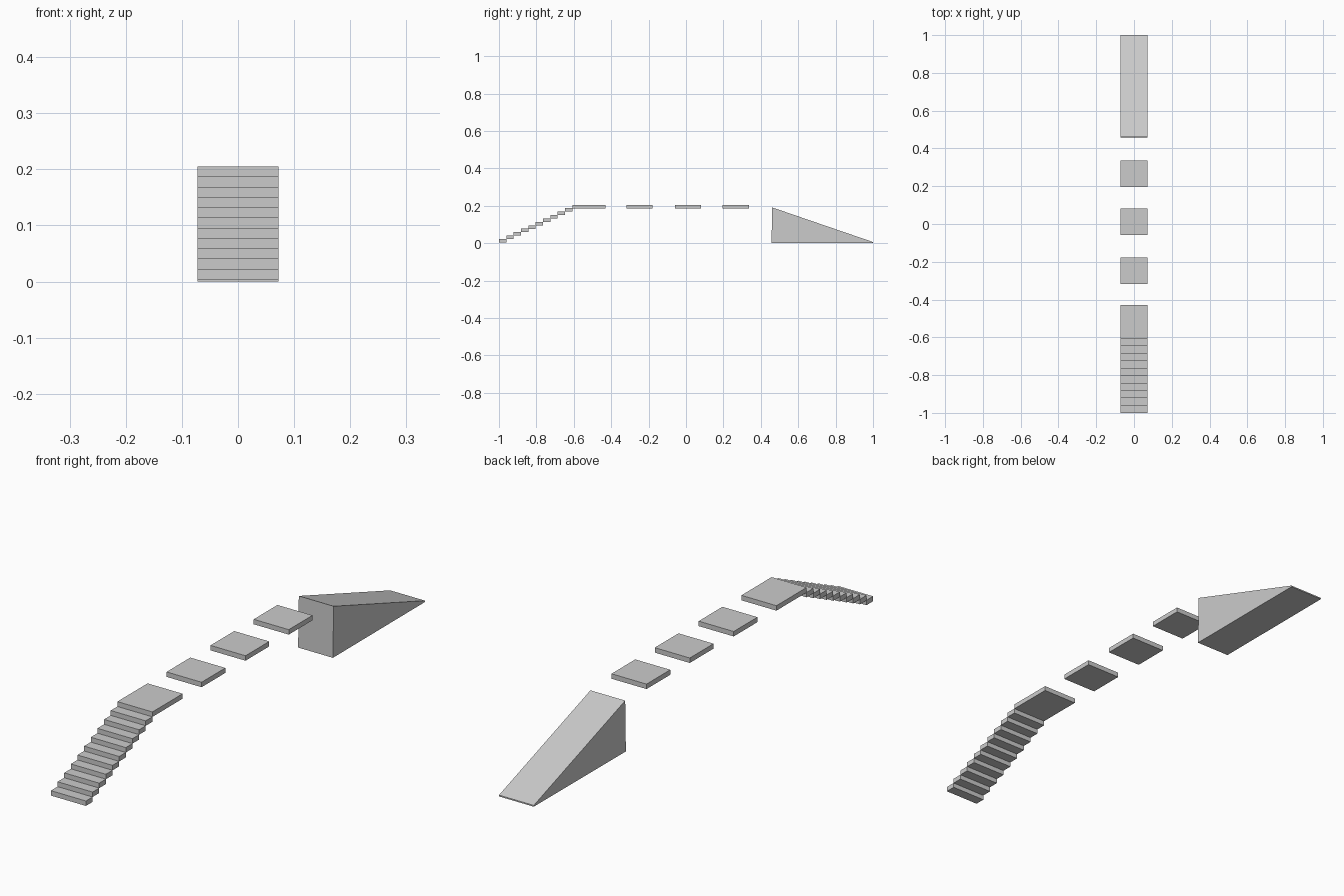
import bpy

if "Cube" in bpy.data.objects:
    bpy.data.objects.remove(bpy.data.objects["Cube"])

HALF = 0.0723   # half width of the walkway
TOP = 0.205     # walking height
THICK = 0.0185  # slab thickness and stair rise


def prism(name, profile, half=HALF):
    """Extrude a (y, z) outline across x."""
    n = len(profile)
    verts = [(x, y, z) for x in (-half, half) for y, z in profile]
    faces = [tuple(reversed(range(n))), tuple(range(n, 2 * n))]
    faces += [(i, (i + 1) % n, n + (i + 1) % n, n + i) for i in range(n)]
    mesh = bpy.data.meshes.new(name)
    mesh.from_pydata(verts, [], faces)
    obj = bpy.data.objects.new(name, mesh)
    bpy.context.collection.objects.link(obj)
    return obj


def slab(name, y0, y1, top):
    return prism(name, [(y0, top - THICK), (y1, top - THICK), (y1, top), (y0, top)])


# Stair treads climbing from the front
STEPS, Y_START, Y_LANDING = 10, -1.0, -0.608
depth = (Y_LANDING - Y_START) / STEPS
rise = (TOP - 0.0225) / STEPS
for i in range(STEPS):
    y = Y_START + i * depth
    slab(f"step_{i + 1}", y, y + depth, 0.0225 + i * rise)

# Landing at the top of the stairs
slab("landing", Y_LANDING, -0.43, TOP)

# Floating stepping pads
for i, y in enumerate((-0.248, 0.011, 0.266)):
    slab(f"pad_{i + 1}", y - 0.07, y + 0.07, TOP)

# Solid ramp with a thin blunt tip
prism("ramp", [(0.457, 0.0), (1.0, 0.001), (1.0, 0.006), (0.461, 0.191)], 0.0718)
